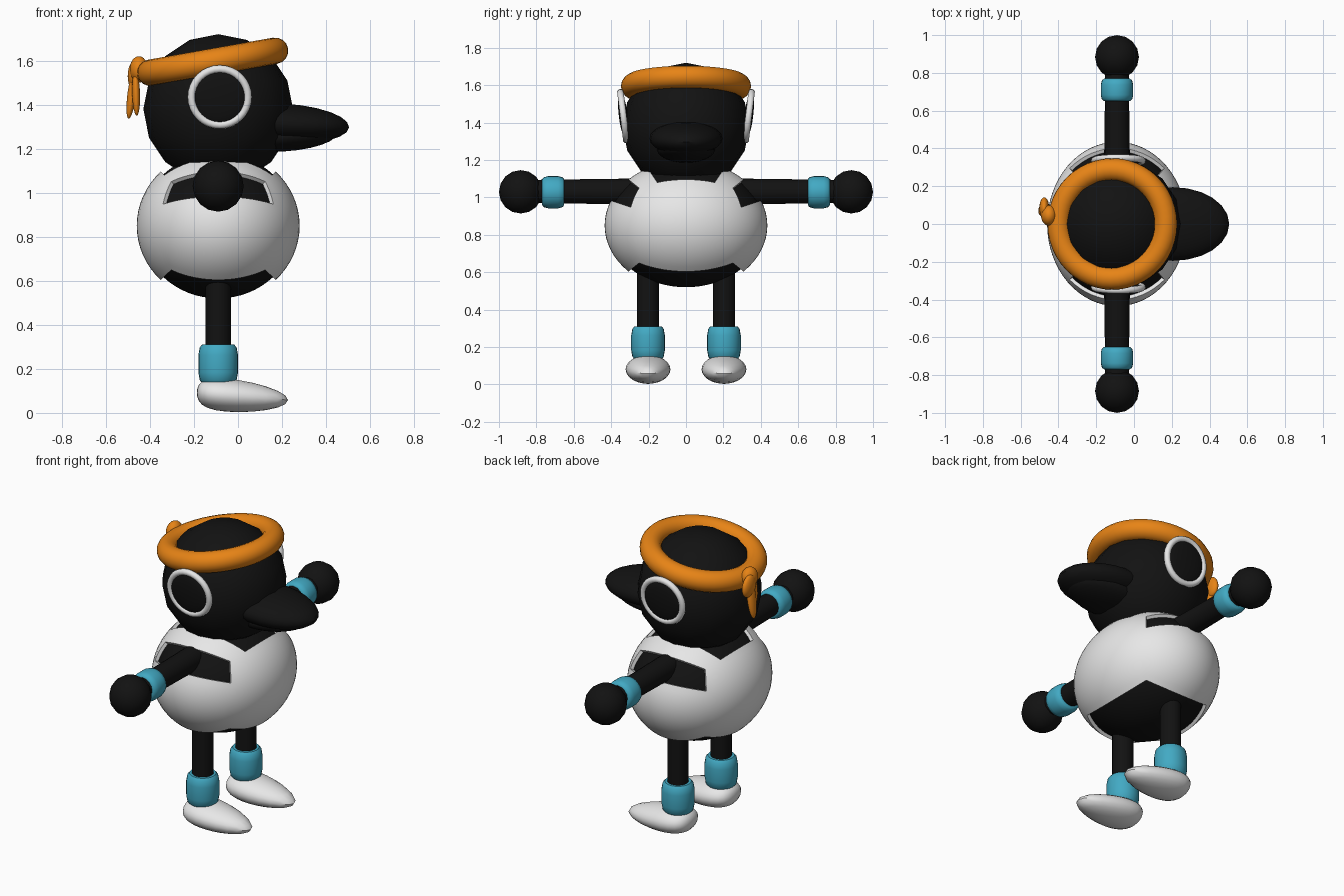
import bpy, bmesh, math
from mathutils import Matrix, Vector, Euler

if "Cube" in bpy.data.objects:
    bpy.data.objects.remove(bpy.data.objects["Cube"])

def material(name, rgb):
    m = bpy.data.materials.new(name)
    m.diffuse_color = (*rgb, 1)
    m.use_nodes = True
    m.node_tree.nodes["Principled BSDF"].inputs["Base Color"].default_value = m.diffuse_color
    return m

BLACK = material("black", (0.006, 0.006, 0.006))
WHITE = material("white", (0.80, 0.80, 0.80))
ORANGE = material("orange", (0.80, 0.23, 0.008))
TEAL = material("teal", (0.055, 0.40, 0.55))
CX = -0.09          # body axis


def finish(name, bm, mat, thickness=0):
    """Turn a bmesh into a smooth, single-coloured object."""
    bmesh.ops.recalc_face_normals(bm, faces=bm.faces)
    me = bpy.data.meshes.new(name)
    bm.to_mesh(me)
    bm.free()
    me.materials.append(mat)
    ob = bpy.data.objects.new(name, me)
    bpy.context.collection.objects.link(ob)
    bpy.ops.object.select_all(action='DESELECT')
    ob.select_set(True)
    bpy.context.view_layer.objects.active = ob
    if thickness:
        mod = ob.modifiers.new("thickness", 'SOLIDIFY')
        mod.thickness, mod.offset = thickness, -1
        bpy.ops.object.modifier_apply(modifier=mod.name)
    bpy.ops.object.shade_smooth_by_angle(angle=math.radians(45))
    return ob


def placed(loc, rot=(0, 0, 0), scale=(1, 1, 1)):
    return Matrix.LocRotScale(Vector(loc), Euler(rot), Vector(scale))


def ellipsoid(name, loc, radii, mat, rot=(0, 0, 0), seg=24, rings=12, shape=None):
    bm = bmesh.new()
    bmesh.ops.create_uvsphere(bm, u_segments=seg, v_segments=rings, radius=1)
    if shape:
        for v in bm.verts:
            v.co = shape(v.co)
    bm.transform(placed(loc, rot, radii))
    return finish(name, bm, mat)


def lathe(name, profile, mat, loc, rot=(0, 0, 0), seg=24, closed=False):
    """Spin (radius, height) points about local z."""
    bm = bmesh.new()
    rings = [[bm.verts.new((r * math.cos(2 * math.pi * i / seg),
                            r * math.sin(2 * math.pi * i / seg), z))
              for i in range(seg)] for r, z in profile]
    pairs = list(zip(rings, rings[1:] + rings[:1])) if closed else list(zip(rings, rings[1:]))
    for a, b in pairs:
        for i in range(seg):
            j = (i + 1) % seg
            bm.faces.new((a[i], a[j], b[j], b[i]))
    if not closed:
        bm.faces.new(rings[0])
        bm.faces.new(rings[-1])
    bm.transform(placed(loc, rot))
    return finish(name, bm, mat)


def torus(name, major, minor, mat, loc, rot, seg=48, sides=16):
    prof = [(major + minor * math.cos(2 * math.pi * k / sides),
             minor * math.sin(2 * math.pi * k / sides)) for k in range(sides)]
    return lathe(name, prof, mat, loc, rot, seg, closed=True)


def rounded_cube(name, radii, mat, open_face=None, thickness=0):
    """Cube inflated to an ellipsoid, with some of its faces left open."""
    bm = bmesh.new()
    bmesh.ops.create_cube(bm, size=2)
    bmesh.ops.subdivide_edges(bm, edges=bm.edges[:], cuts=15, use_grid_fill=True)
    if open_face:
        gone = [f for f in bm.faces if open_face(f.calc_center_median())]
        bmesh.ops.delete(bm, geom=gone, context='FACES')
    for v in bm.verts:
        v.co = Vector([math.tan(c * math.pi / 4) for c in v.co]).normalized()
    bm.transform(placed((CX, 0, 0.85), scale=radii))
    return finish(name, bm, mat, thickness)


# Torso: dark core inside a white shell open at the neck, arms and bottom
def opening(c):
    neck = c.z > 0.99 and abs(c.y) < 0.625
    bottom = c.z < -0.99
    arm = abs(c.y) > 0.99 and c.z > 0.5
    return neck or bottom or arm

rounded_cube("torso_core", (0.352, 0.415, 0.33), BLACK)
rounded_cube("torso_shell", (0.37, 0.435, 0.348), WHITE, opening, 0.022)

# Head and beak
ellipsoid("head", (CX, 0, 1.38), (0.34, 0.34, 0.34), BLACK, seg=16, rings=8)
ellipsoid("upper_beak", (0.205, 0, 1.315), (0.30, 0.195, 0.09), BLACK, (0, 0.06, 0))
ellipsoid("lower_beak", (0.20, 0, 1.255), (0.25, 0.155, 0.068), BLACK, (0, -0.06, 0))

# Headband with knot and tails at the back
torus("headband", 0.288, 0.06, ORANGE, (-0.115, 0, 1.595), (0, math.radians(-10), 0))
ellipsoid("band_knot", (-0.45, 0.045, 1.56), (0.042, 0.055, 0.06), ORANGE)
ellipsoid("band_bow", (-0.475, 0.085, 1.53), (0.026, 0.055, 0.065), ORANGE, (0.4, 0, 0))
ellipsoid("band_tail_long", (-0.482, 0.07, 1.45), (0.02, 0.032, 0.115), ORANGE, (0, 0.13, 0))
ellipsoid("band_tail_short", (-0.463, 0.025, 1.45), (0.018, 0.03, 0.10), ORANGE, (0, -0.03, 0))


# Shoe: widest near the heel, pointed and lower at the toe
def shoe(co):
    u = co.x - 0.35 * (1 - co.x ** 2)
    return Vector((u, co.y, co.z - 0.22 * u))

barrel = [(0.80, -1), (0.93, -0.85), (1, -0.45), (1, 0.45), (0.93, 0.85), (0.80, 1)]

# Mirrored parts
for side, s in (("right", -1), ("left", 1)):
    # Eye: white ring round a dark disc, leaning with the head
    tilt = (math.radians(90 - s * 7), 0, 0)
    torus(side + "_eye_ring", 0.128, 0.018, WHITE, (-0.083, s * 0.335, 1.435), tilt, 32, 10)
    ellipsoid(side + "_eye", (-0.083, s * 0.335, 1.435), (0.125, 0.125, 0.024), BLACK, tilt)

    # Arm, wristband and hand
    along = (-s * math.pi / 2, 0, 0)
    lathe(side + "_arm", [(0.07, 0.2), (0.062, 0.82)], BLACK, (CX, 0, 1.032), along, 16)
    lathe(side + "_wristband", [(r * 0.086, z * 0.059) for r, z in barrel],
          TEAL, (CX, s * 0.71, 1.028), along)
    ellipsoid(side + "_hand", (CX, s * 0.884, 1.03), (0.116,) * 3, BLACK, seg=16, rings=8)

    # Leg, ankle band and shoe
    y = s * 0.203
    lathe(side + "_leg", [(0.058, 0.12), (0.058, 0.65)], BLACK, (CX, y, 0), seg=16)
    lathe(side + "_ankle_band", [(r * 0.09, z * 0.088) for r, z in barrel],
          TEAL, (CX, y, 0.223))
    ellipsoid(side + "_shoe", (0.02, y, 0.075), (0.207, 0.12, 0.075), WHITE, shape=shoe)
